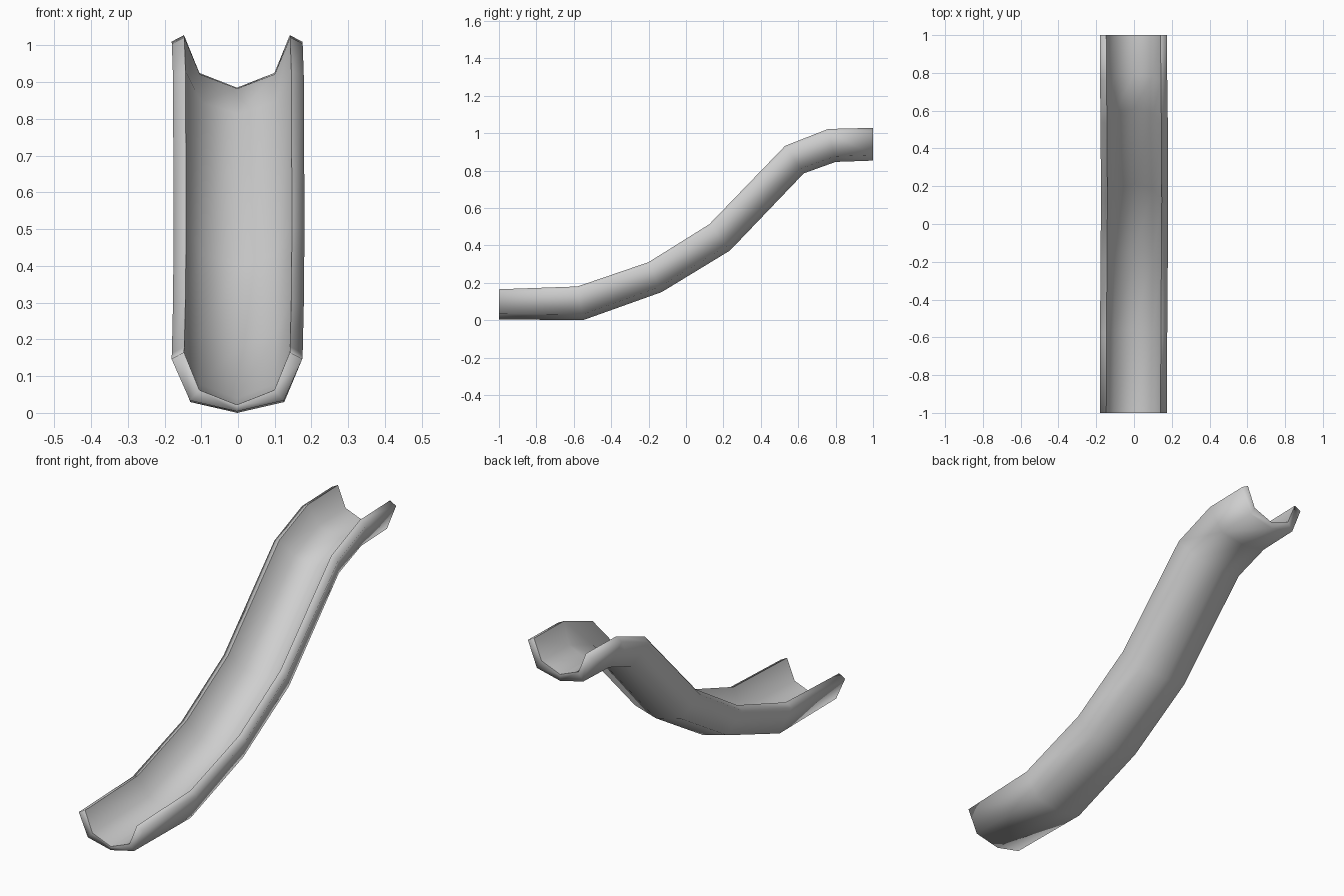
import bpy
import bmesh
from mathutils import Vector

cube = bpy.data.objects.get("Cube")
if cube:
    bpy.data.objects.remove(cube, do_unlink=True)

# Single light grey plastic
grey = bpy.data.materials.new("light grey plastic")
grey.use_nodes = True
colour = (0.62, 0.62, 0.62, 1)
grey.diffuse_color = colour
grey.node_tree.nodes["Principled BSDF"].inputs["Base Color"].default_value = colour

# Stations along the chute: rim (y, z), keel (y, z), sideways drift
stations = [
    ((-1, .165), (-1, .004), -.003),
    ((-.58, .18), (-.55, 0), -.002),
    ((-.2, .31), (-.13, .15), .001),
    ((.125, .513), (.235, .372), .003),
    ((.53, .932), (.63, .785), .001),
    ((.76, 1.022), (.8, .846), -.002),
    ((1, 1.028), (1, .853), -.003),
]


def section(rim, keel, drift):
    """Closed trough outline: five inner points, then five outer points."""
    top = Vector((drift, *rim))
    down = Vector((drift, *keel)) - top
    depth = down.length
    down.normalize()
    inner = [(-.144, 0), (-.102, .103), (0, .143), (.102, .103), (.144, 0)]
    outer = [(.178, .018), (.128, depth - .03), (0, depth),
             (-.128, depth - .03), (-.178, .018)]
    return [top + Vector((x, 0, 0)) + down * d for x, d in inner + outer]


# Loft the trough through its stations
bm = bmesh.new()
rings = [[bm.verts.new(p) for p in section(*s)] for s in stations]
count = len(rings[0])
inside = set()
for a, b in zip(rings, rings[1:]):
    for i in range(count):
        j = (i + 1) % count
        face = bm.faces.new((a[i], a[j], b[j], b[i]))
        if i < 4:
            inside.add(face)

# Close both ends with strips between inner and outer outlines
for ring in (rings[0], rings[-1]):
    for i in range(4):
        bm.faces.new((ring[i], ring[i + 1], ring[8 - i], ring[9 - i]))
bmesh.ops.recalc_face_normals(bm, faces=bm.faces[:])

# Smooth surfaces with a crisp edge around the sliding surface
for face in bm.faces:
    face.smooth = True
for edge in bm.edges:
    edge.smooth = len([f for f in edge.link_faces if f in inside]) != 1

mesh = bpy.data.meshes.new("slide_chute")
bm.to_mesh(mesh)
bm.free()
mesh.materials.append(grey)
chute = bpy.data.objects.new("slide_chute", mesh)
bpy.context.collection.objects.link(chute)
